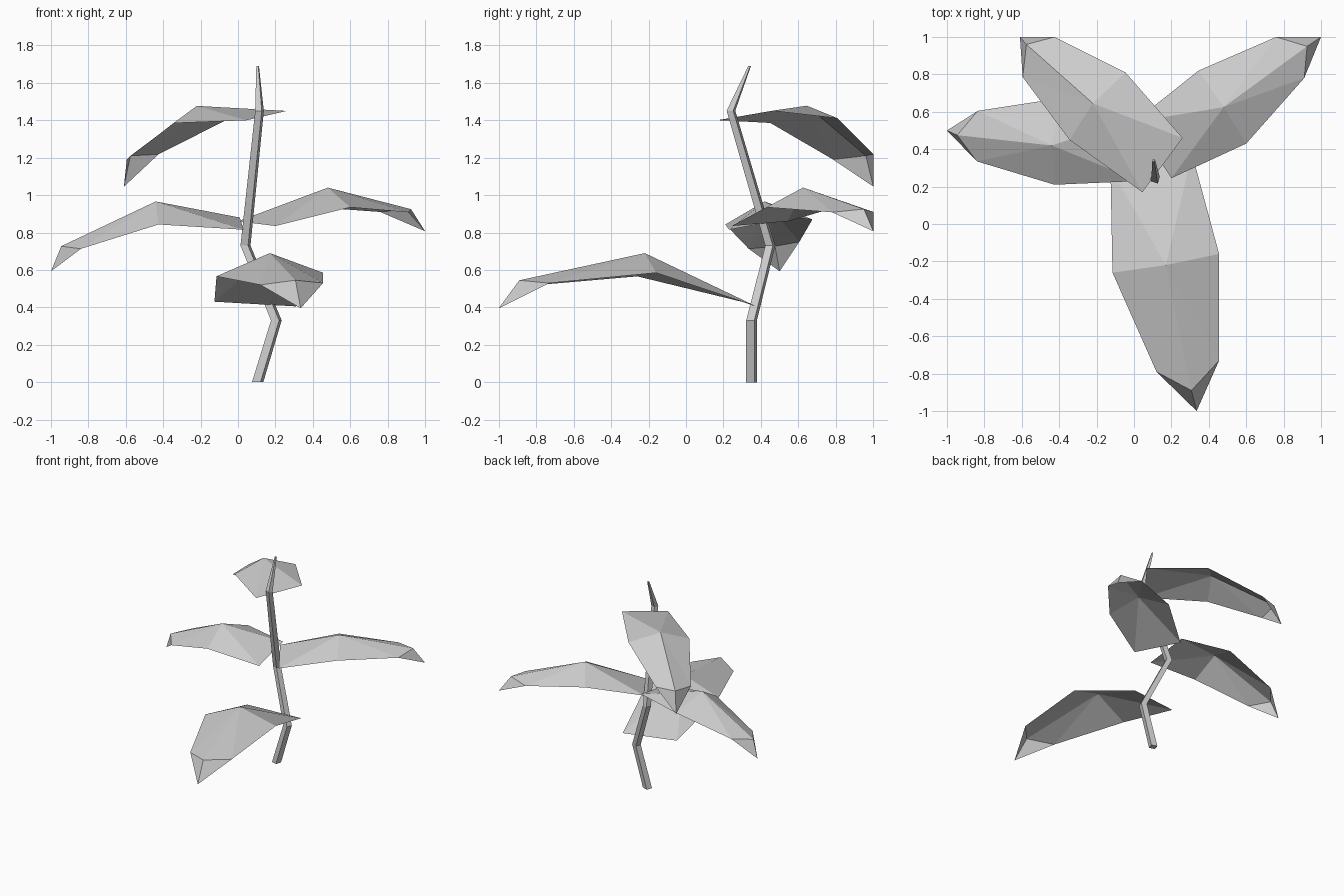
import bpy
import math
from mathutils import Vector

cube = bpy.data.objects.get("Cube")
if cube:
    bpy.data.objects.remove(cube, do_unlink=True)

grey = bpy.data.materials.new("plain grey")
grey.use_nodes = True
COLOUR = (0.6, 0.6, 0.6, 1)
grey.diffuse_color = COLOUR
grey.node_tree.nodes["Principled BSDF"].inputs["Base Color"].default_value = COLOUR


def add_mesh(name, verts, faces):
    mesh = bpy.data.meshes.new(name)
    mesh.from_pydata(verts, [], faces)
    mesh.materials.append(grey)
    mesh.update()
    obj = bpy.data.objects.new(name, mesh)
    bpy.context.collection.objects.link(obj)
    return obj


def add_leaf(name, base, middle, end, tip):
    """Folded single-sheet blade: base is (left, right), middle and end are
    (left, ridge, right), seen from above with the tip pointing away."""
    verts = [*base, *middle, *end, tip]
    base_l, base_r, mid_l, mid_c, mid_r, end_l, end_c, end_r, point = range(len(verts))
    rim = [base_l, mid_l, end_l, end_c, end_r, mid_r, base_r]
    # Facets fan out from the raised middle of the ridge
    faces = [(mid_c, b, a) for a, b in zip(rim, rim[1:] + rim[:1])]
    # Drooping point
    faces += [(end_c, point, end_l), (end_c, end_r, point)]
    add_mesh(name, verts, faces)


def add_stem(name, path, sides=4):
    """Loft level rings along a bent path of (x, y, z, radius)."""
    verts, faces = [], []
    for x, y, z, radius in path:
        for i in range(sides):
            a = math.tau * (i + 0.3) / sides
            verts.append(Vector((x + radius * math.cos(a), y + radius * math.sin(a), z)))
    for ring in range(len(path) - 1):
        for i in range(sides):
            a, b = ring * sides + i, ring * sides + (i + 1) % sides
            faces.append((a, b, b + sides, a + sides))
    faces.append(tuple(reversed(range(sides))))
    faces.append(tuple(range(len(verts) - sides, len(verts))))
    add_mesh(name, verts, faces)


# Crooked, tapering stem
add_stem("stem", [
    (0.105, 0.35, 0, 0.034),
    (0.205, 0.35, 0.33, 0.032),
    (0.04, 0.45, 0.73, 0.03),
    (0.115, 0.24, 1.45, 0.026),
    (0.105, 0.34, 1.69, 0.008),
])

# Large low leaf reaching forward
add_leaf("front_leaf",
         [(0.31, 0.377, 0.405), (-0.126, 0.30, 0.43)],
         [(0.455, -0.16, 0.585), (0.17, -0.22, 0.69), (-0.115, -0.26, 0.566)],
         [(0.455, -0.73, 0.53), (0.307, -0.89, 0.545), (0.12, -0.79, 0.52)],
         (0.335, -1.0, 0.395))

# Two leaves at mid height
add_leaf("back_left_leaf",
         [(0, 0.545, 0.86), (0.2, 0.245, 0.835)],
         [(0.345, 0.82, 0.94), (0.48, 0.625, 1.04), (0.6, 0.43, 0.935)],
         [(0.76, 1.0, 0.91), (0.925, 0.95, 0.925), (0.91, 0.78, 0.908)],
         (1.0, 1.0, 0.807))
add_leaf("right_leaf",
         [(0.03, 0.23, 0.815), (0.01, 0.57, 0.88)],
         [(-0.425, 0.21, 0.843), (-0.44, 0.42, 0.966), (-0.38, 0.675, 0.87)],
         [(-0.84, 0.335, 0.713), (-0.945, 0.475, 0.727), (-0.835, 0.605, 0.75)],
         (-1.0, 0.5, 0.593))

# Highest leaf, arching backward
add_leaf("upper_leaf",
         [(0.045, 0.17, 1.40), (0.26, 0.46, 1.45)],
         [(-0.345, 0.45, 1.385), (-0.22, 0.645, 1.477), (-0.045, 0.81, 1.41)],
         [(-0.595, 0.785, 1.19), (-0.575, 0.96, 1.21), (-0.425, 1.0, 1.218)],
         (-0.61, 1.0, 1.045))
